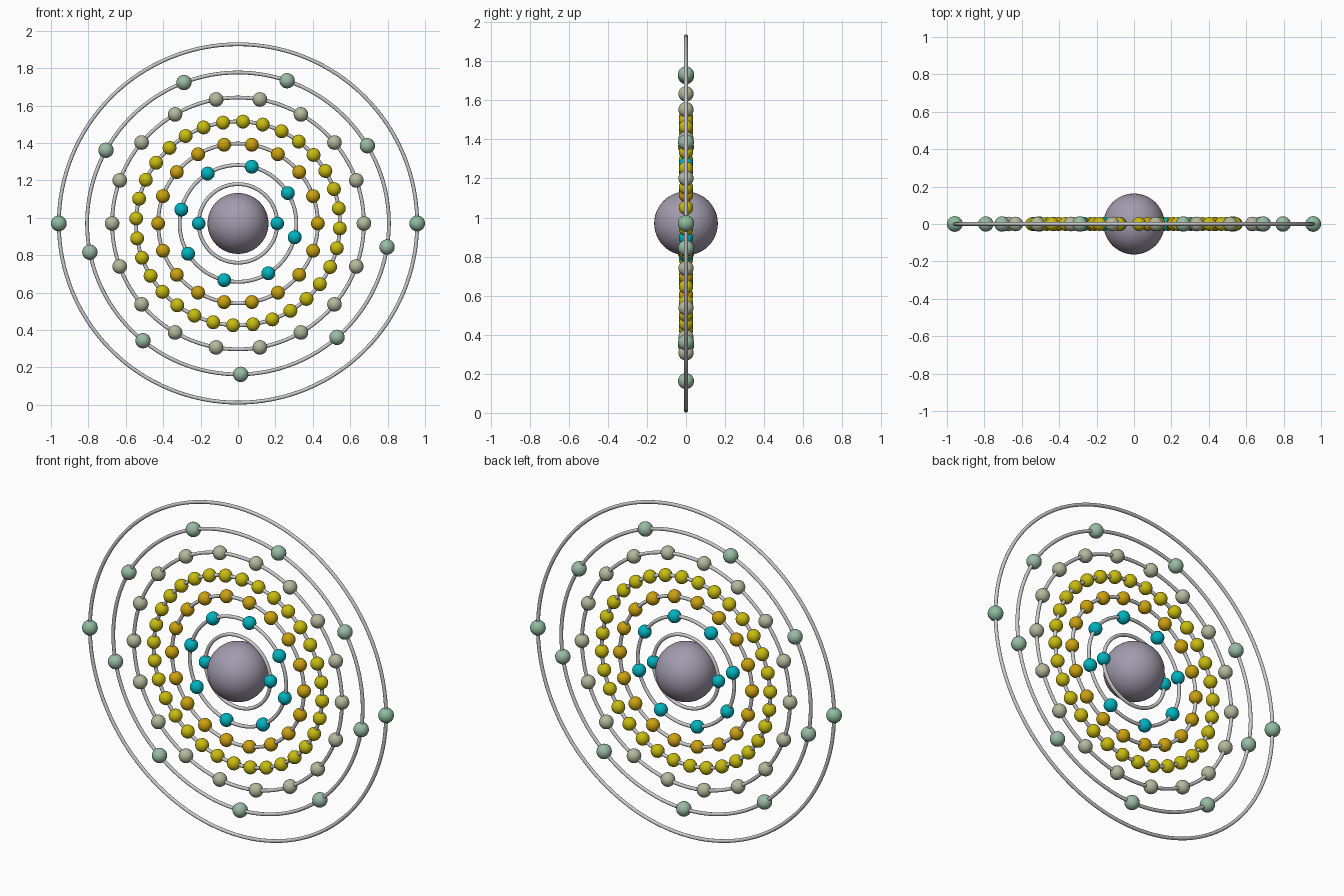
import bpy
from math import radians, cos, sin, pi

if "Cube" in bpy.data.objects:
    bpy.data.objects.remove(bpy.data.objects["Cube"])

CENTRE_Z = 0.97
TUBE = 0.01


def material(name, rgb):
    mat = bpy.data.materials.new(name)
    mat.diffuse_color = (*rgb, 1)
    mat.use_nodes = True
    mat.node_tree.nodes["Principled BSDF"].inputs["Base Color"].default_value = mat.diffuse_color
    return mat


def finish(obj, name, mat=None):
    obj.name = name
    if mat:
        obj.data.materials.append(mat)
    for p in obj.data.polygons:
        p.use_smooth = True
    return obj


cyan = material("cyan", (0.0, 0.45, 0.52))
gold = material("gold", (0.60, 0.36, 0.005))
yellow = material("yellow", (0.58, 0.50, 0.005))
khaki = material("khaki", (0.45, 0.48, 0.33))
sage = material("sage", (0.32, 0.50, 0.37))
green = material("green", (0.27, 0.50, 0.34))
mauve = material("mauve", (0.36, 0.33, 0.42))

# Nucleus
bpy.ops.mesh.primitive_uv_sphere_add(segments=48, ring_count=24, radius=0.163,
                                     location=(0, 0, CENTRE_Z))
finish(bpy.context.object, "nucleus", mauve)

# Shells: orbit radius, electron count, start angle, electron radius, material
shells = [
    (0.21, 2, 0, 0.036, cyan),
    (0.312, 8, 31.3, 0.037, cyan),
    (0.427, 18, 0, 0.037, gold),
    (0.545, 32, -2.8, 0.037, yellow),
    (0.673, 18, 0, 0.039, khaki),
    (0.807, 9, 31, 0.041, sage),
    (0.958, 2, 0, 0.042, green),
]

for i, (radius, count, start, size, mat) in enumerate(shells, 1):
    # Orbit ring standing in the XZ plane
    bpy.ops.mesh.primitive_torus_add(major_radius=radius, minor_radius=TUBE,
                                     major_segments=128, minor_segments=12,
                                     location=(0, 0, CENTRE_Z),
                                     rotation=(pi / 2, 0, 0))
    finish(bpy.context.object, f"orbit_ring_{i}")

    # Electrons spaced evenly along the ring, sharing one mesh
    bpy.ops.mesh.primitive_uv_sphere_add(segments=24, ring_count=12, radius=size)
    first = finish(bpy.context.object, f"electron_{i}_1", mat)
    for k in range(count):
        if k == 0:
            obj = first
        else:
            obj = bpy.data.objects.new(f"electron_{i}_{k + 1}", first.data)
            bpy.context.collection.objects.link(obj)
        a = radians(start + 360 * k / count)
        obj.location = (radius * cos(a), 0, CENTRE_Z + radius * sin(a))
